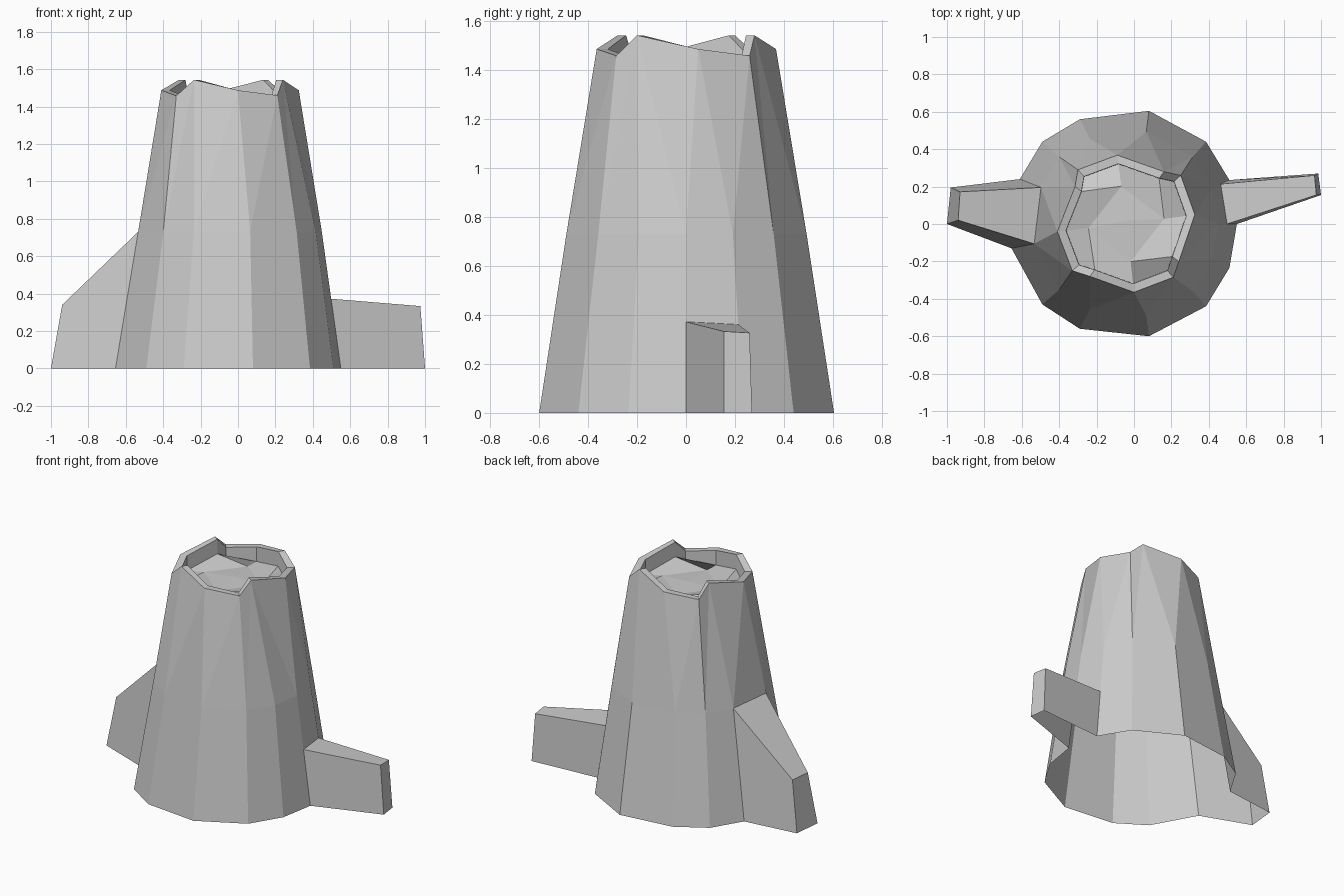
import bpy, bmesh, math
from mathutils import Vector

if "Cube" in bpy.data.objects:
    bpy.data.objects.remove(bpy.data.objects["Cube"])

def finish(bm, name):
    me = bpy.data.meshes.new(name)
    bm.to_mesh(me)
    bm.free()
    ob = bpy.data.objects.new(name, me)
    bpy.context.collection.objects.link(ob)
    return ob

def ring(bm, pts):
    return [bm.verts.new(p) for p in pts]

def loft(bm, lower, upper, skip=()):
    n = len(lower)
    for i in range(n):
        if i not in skip:
            j = (i + 1) % n
            bm.faces.new((lower[i], lower[j], upper[j], upper[i]))

def unwrapped_angles(verts):
    out = [math.atan2(v.co.y, v.co.x) for v in verts]
    for i in range(1, len(out)):
        while out[i] < out[i - 1] - 0.01:
            out[i] += 2 * math.tau / 2
    return out + [out[0] + math.tau]

def stitch(bm, lower, upper):
    # triangles between two rings with different vertex counts
    a, b = unwrapped_angles(lower), unwrapped_angles(upper)
    i = j = 0
    n, m = len(lower), len(upper)
    while i < n or j < m:
        if j == m or (i < n and a[i + 1] <= b[j + 1]):
            bm.faces.new((lower[i], lower[(i + 1) % n], upper[j % m]))
            i += 1
        else:
            bm.faces.new((lower[i % n], upper[(j + 1) % m], upper[j]))
            j += 1

def inset(p, f, drop=0):
    return (-.04 + (p[0] + .04) * f, p[1] * f, p[2] - drop)

# trunk outline, counter-clockwise; roots grow from edges 3 and 9
BASE = [(.08, -.6), (.385, -.44), (.51, -.235), (.55, 0), (.51, .235), (.385, .44),
        (.08, .605), (-.29, .56), (-.49, .44), (-.61, .24), (-.655, -.13),
        (-.49, -.43), (-.29, -.56)]
# broken rim: middle, low, high in each quarter
RIM = [(0, -.365, 1.487), (.21, -.285, 1.46), (.24, -.2, 1.543),
       (.325, .05, 1.487), (.25, .26, 1.46), (.16, .28, 1.543),
       (-.09, .368, 1.487), (-.3, .29, 1.46), (-.315, .2, 1.543),
       (-.41, -.04, 1.487), (-.33, -.25, 1.457), (-.235, -.28, 1.543)]

# trunk, open underneath
bm = bmesh.new()
base = ring(bm, [(x, y, 0) for x, y in BASE])
mid = ring(bm, [(x * .815, y * .815, .73) for x, y in BASE])
rim = ring(bm, RIM)
loft(bm, base, mid, skip=(3, 9))
stitch(bm, mid, rim)
# wall above the low root
shoulder = [base[k].co.lerp(mid[k].co, t) for k, t in ((3, .51), (4, .495))]
s = ring(bm, shoulder)
bm.faces.new((s[0], s[1], mid[4], mid[3]))
# rim thickness and inner wall
inner = ring(bm, [inset(p, .875) for p in RIM])
floor = ring(bm, [inset(p, .87, .1) for p in RIM])
loft(bm, rim, inner)
loft(bm, inner, floor)
# stepped floor
core = ring(bm, [inset(RIM[k], .55, .085) for k in (0, 3, 6, 9)])
centre = bm.verts.new((-.03, .02, 1.41))
for q in range(4):
    k, nxt = 3 * q, (q + 1) % 4
    bm.faces.new((floor[k], floor[k + 1], floor[k + 2], core[q]))
    bm.faces.new((floor[k + 2], floor[(k + 3) % 12], core[nxt], core[q]))
    bm.faces.new((core[q], core[nxt], centre))
finish(bm, "trunk")

def root(name, near, tip):
    # near/tip: bottom first, bottom second, top second, top first
    b = bmesh.new()
    n, t = ring(b, near), ring(b, tip)
    for i in (1, 2, 3):
        j = (i + 1) % 4
        b.faces.new((n[i], n[j], t[j], t[i]))
    b.faces.new(t)
    bmesh.ops.recalc_face_normals(b, faces=b.faces[:])
    finish(b, name)

def foot(k):
    return Vector((*BASE[k], 0))

def waist(k):
    return Vector((BASE[k][0] * .815, BASE[k][1] * .815, .73))

# low right root and tall sloping left root
root("low_root", [foot(3), foot(4), shoulder[1], shoulder[0]],
     [(1, .155, 0), (.985, .27, 0), (.965, .26, .327), (.975, .155, .333)])
root("sloping_root", [foot(9), foot(10), waist(10), waist(9)],
     [(-.98, .195, 0), (-1, 0, 0), (-.94, .02, .34), (-.93, .172, .345)])
